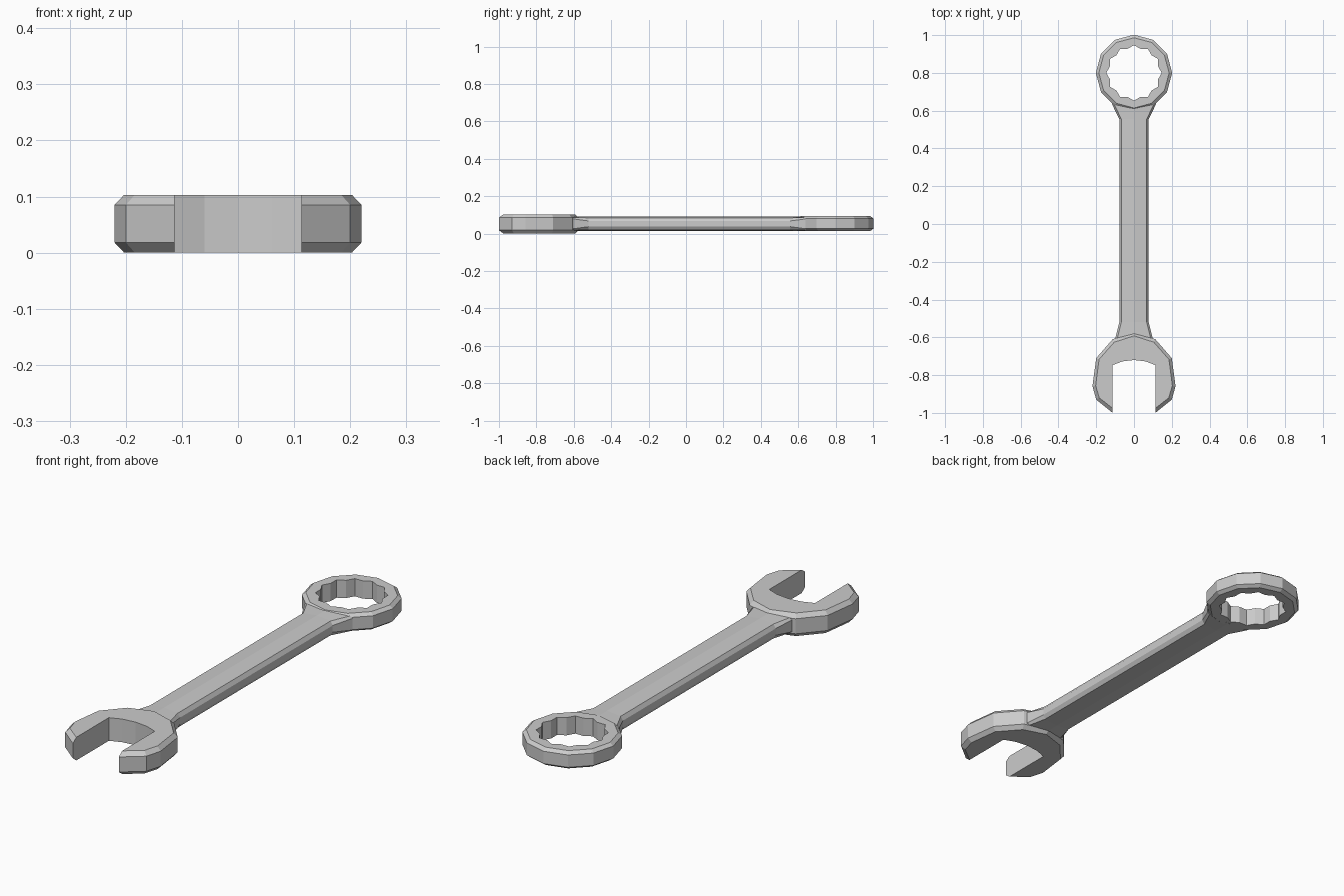
import bpy, bmesh
from math import sin, cos, pi

if "Cube" in bpy.data.objects:
    bpy.data.objects.remove(bpy.data.objects["Cube"])


def loft(name, loops, capped=True):
    """Join equal-length vertex loops; cap the ends or close the chain."""
    bm = bmesh.new()
    rows = [[bm.verts.new(p) for p in loop] for loop in loops]
    n = len(rows[0])
    pairs = list(zip(rows, rows[1:]))
    if capped:
        bm.faces.new(rows[0])
        bm.faces.new(rows[-1])
    else:
        pairs.append((rows[-1], rows[0]))
    for a, b in pairs:
        for i in range(n):
            j = (i + 1) % n
            bm.faces.new((a[i], a[j], b[j], b[i]))
    bmesh.ops.recalc_face_normals(bm, faces=bm.faces)
    mesh = bpy.data.meshes.new(name)
    bm.to_mesh(mesh)
    bm.free()
    obj = bpy.data.objects.new(name, mesh)
    bpy.context.collection.objects.link(obj)
    return obj


# Ring end: 12-sided outside, 12-point star hole
def circle(r_even, r_odd, z):
    pts = []
    for i in range(24):
        r = r_odd if i % 2 else r_even
        a = i * pi / 12
        pts.append((r * cos(a), 0.8 + r * sin(a), z))
    return pts


def twelve_gon(r, z):
    return circle(r, r * cos(pi / 12), z)


loft("ring_end", [
    circle(0.147, 0.132, 0.014), twelve_gon(0.186, 0.014),
    twelve_gon(0.202, 0.026), twelve_gon(0.202, 0.081),
    twelve_gon(0.186, 0.093), circle(0.147, 0.132, 0.093)], capped=False)


# Open jaw: mirrored half outline with chamfered outer edge
slot = [(0.0, -0.72), (0.06, -0.727), (0.113, -0.747)]
outer = [(0.113, -1.0), (0.2, -0.93), (0.22, -0.858),
         (0.2, -0.71), (0.113, -0.61), (0.0, -0.575)]
inner = [(0.113, -0.976), (0.184, -0.92), (0.203, -0.856),
         (0.185, -0.717), (0.105, -0.626), (0.0, -0.592)]


def jaw_loop(edge, z):
    # right half, then left half; the slot and crown each meet at x = 0
    half = slot + edge
    mirrored = [(-x, y) for x, y in reversed(half[1:-1])]
    return [(x, y, z) for x, y in half + mirrored]


loft("open_jaw", [jaw_loop(inner, 0.0), jaw_loop(outer, 0.018),
                  jaw_loop(outer, 0.085), jaw_loop(inner, 0.103)])


# Handle: slightly crowned bar flaring into both heads
def section(y, w, edge, side):
    mid = 0.052
    half = [(0, 0.039), (w - 0.011, edge), (w, side)]
    right = half + [(x, -z) for x, z in reversed(half)]
    left = [(-x, z) for x, z in reversed(right[1:-1])]
    return [(x, y, mid + z) for x, z in right + left]


loft("handle", [
    section(-0.625, 0.1, 0.034, 0.027),
    section(-0.6, 0.098, 0.034, 0.026),
    section(-0.52, 0.078, 0.032, 0.015),
    section(0.555, 0.078, 0.032, 0.015),
    section(0.638, 0.118, 0.034, 0.026)])
